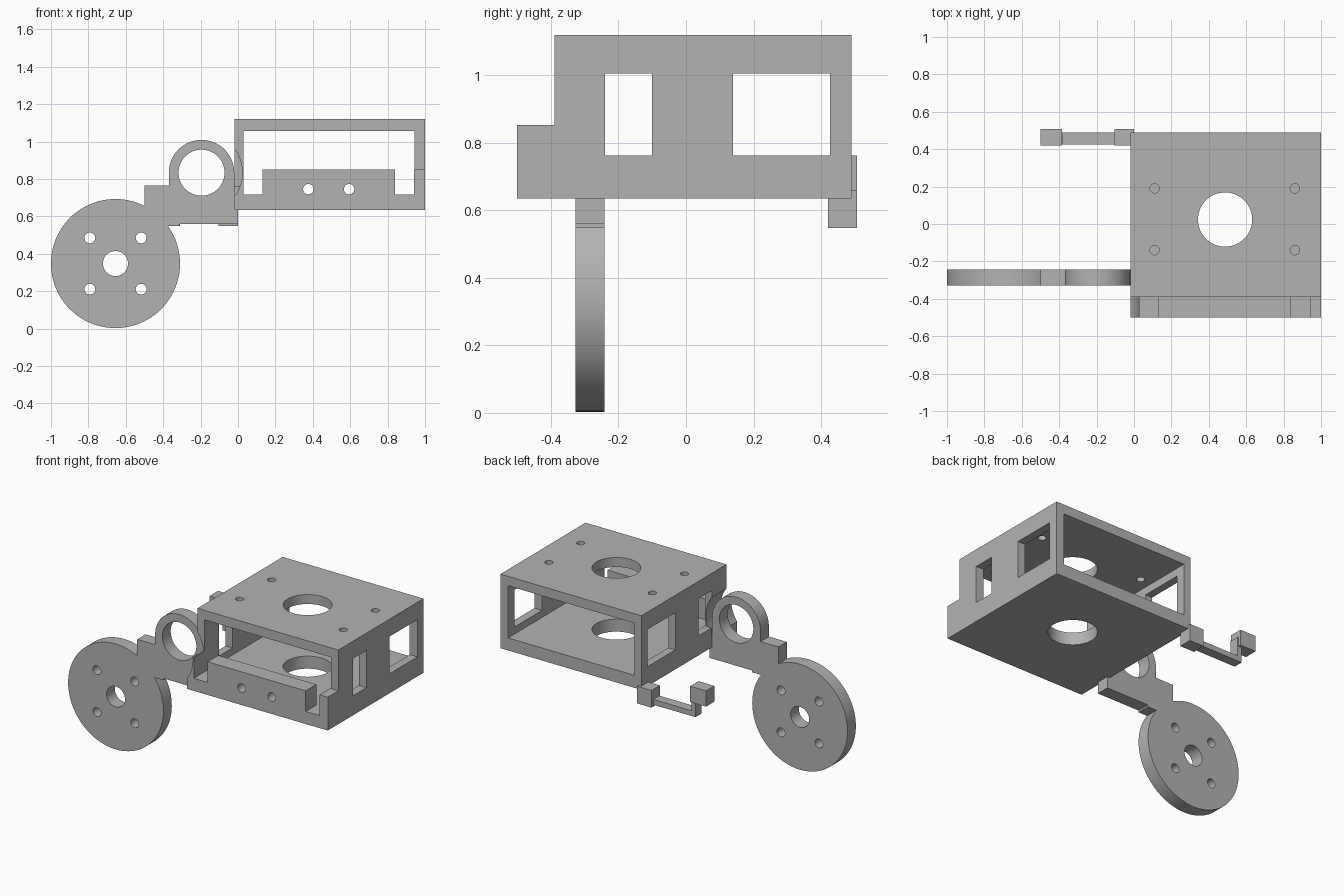
import bpy, math
from mathutils import Matrix, Vector

cube = bpy.data.objects.get("Cube")
if cube:
    bpy.data.objects.remove(cube, do_unlink=True)

grey = bpy.data.materials.new("plain grey")
grey.use_nodes = True
tone = (0.45, 0.45, 0.45, 1)
grey.diffuse_color = tone
grey.node_tree.nodes["Principled BSDF"].inputs["Base Color"].default_value = tone


def finish(name):
    ob = bpy.context.object
    ob.name = name
    ob.data.materials.append(grey)
    return ob


def box(name, x, y, z):
    """Box spanning three (low, high) ranges."""
    bpy.ops.mesh.primitive_cube_add(size=1)
    ob = finish(name)
    spans = (x, y, z)
    size = [b - a for a, b in spans]
    mid = Vector([(a + b) / 2 for a, b in spans])
    ob.data.transform(Matrix.Translation(mid) @ Matrix.Diagonal((*size, 1)))
    return ob


def rod(name, centre, radius, depth, axis="Y", sides=64):
    bpy.ops.mesh.primitive_cylinder_add(vertices=sides, radius=radius, depth=depth)
    ob = finish(name)
    turn = Matrix.Rotation(math.pi / 2, 4, "X") if axis == "Y" else Matrix()
    ob.data.transform(Matrix.Translation(Vector(centre)) @ turn)
    return ob


def boolean(target, others, mode):
    for other in others:
        mod = target.modifiers.new(mode, "BOOLEAN")
        mod.object, mod.operation, mod.solver = other, mode, "EXACT"
        bpy.context.view_layer.objects.active = target
        bpy.ops.object.modifier_apply(modifier=mod.name)
        bpy.data.objects.remove(other, do_unlink=True)


def soften(ob):
    bpy.ops.object.select_all(action="DESELECT")
    ob.select_set(True)
    bpy.context.view_layer.objects.active = ob
    bpy.ops.object.shade_smooth_by_angle(angle=math.radians(30))


LEFT, RIGHT, FRONT, BACK = -0.02, 1.0, -0.5, 0.49
BOTTOM, FLOOR, LIP, TOP = 0.635, 0.717, 0.853, 1.12
ROOF_FRONT = -0.39
RING_X, RING_Z = -0.195, 0.834

# Housing: solid block hollowed from front to back
housing = box("housing", (LEFT, RIGHT), (FRONT, BACK), (BOTTOM, TOP))
cuts = [
    box("step", (-0.2, 1.2), (-0.7, ROOF_FRONT), (LIP, 1.3)),
    box("cavity", (0.03, 0.945), (ROOF_FRONT, 0.7), (FLOOR, 1.058)),
    box("upper_opening", (0.03, 0.945), (-0.7, -0.3), (LIP - 0.001, 1.058)),
    rod("centre_bore", (0.487, 0.024, 0.9), 0.145, 2, "Z"),
    rod("ring_clearance", (RING_X, -0.42, RING_Z), 0.218, 0.37),
]
# Notches at both ends of the front lip
for a, b in ((0.03, 0.13), (0.84, 0.94)):
    cuts.append(box("notch", (a, b), (-0.7, -0.38), (FLOOR, 0.9)))
# Side windows through both walls
for a, b in ((-0.24, -0.10), (0.139, 0.426)):
    cuts.append(box("window", (-0.3, 1.3), (a, b), (0.763, 1.006)))
# Screw holes in the lip and roof
for x in (0.376, 0.594):
    cuts.append(rod("lip_hole", (x, -0.45, 0.746), 0.028, 0.3, sides=24))
for x in (0.11, 0.86):
    for y in (-0.14, 0.19):
        cuts.append(rod("roof_hole", (x, y, 1.1), 0.025, 0.2, "Z", 24))
boolean(housing, cuts, "DIFFERENCE")
soften(housing)

# Round mounting plate joined to the motor ring bracket
ARM_Y = (-0.328, -0.242)
MID = sum(ARM_Y) / 2
THICK = ARM_Y[1] - ARM_Y[0]
PLATE_X, PLATE_Z = -0.655, 0.348
arm = rod("wheel_arm", (PLATE_X, MID, PLATE_Z), 0.345, THICK, sides=96)
boolean(arm, [
    box("shoulder", (-0.5, -0.3), ARM_Y, (0.5, 0.765)),
], "UNION")
# Trim the shoulder below the bracket foot
boolean(arm, [box("trim", (-0.31, -0.2), (-0.5, 0), (0.4, 0.56))], "DIFFERENCE")
boolean(arm, [
    box("ring_base", (-0.37, -0.02), ARM_Y, (0.56, RING_Z)),
    box("ring_foot", (-0.1, 0.0), ARM_Y, (0.56, 0.70)),
    rod("ring", (RING_X, MID, RING_Z), 0.175, THICK),
], "UNION")
# Clear the shoulder corner under the bracket, outside the round plate
under = box("under", (-0.5, -0.2), (-0.5, 0), (0.4, 0.548))
boolean(under, [rod("keep", (PLATE_X, MID, PLATE_Z), 0.345, 2, sides=96)], "DIFFERENCE")
holes = [under,
         rod("ring_bore", (RING_X, MID, RING_Z), 0.123, 1),
         rod("axle_bore", (PLATE_X, MID, PLATE_Z), 0.067, 1, sides=48)]
for sx in (-1, 1):
    for sz in (-1, 1):
        holes.append(rod("bolt_hole", (PLATE_X + sx * 0.137, MID, PLATE_Z + sz * 0.137),
                         0.029, 1, sides=24))
boolean(arm, holes, "DIFFERENCE")
soften(arm)

# Slim rear hook
hook = box("rear_hook", (-0.4, 0.0), (0.425, 0.488), (0.56, 0.595))
boolean(hook, [
    box("hook_root", (-0.105, 0.0), (0.42, 0.507), (0.548, 0.66)),
    box("hook_upright", (-0.41, -0.38), (0.425, 0.488), (0.56, 0.72)),
    box("hook_tip", (-0.5, -0.385), (0.42, 0.507), (0.66, 0.763)),
], "UNION")
